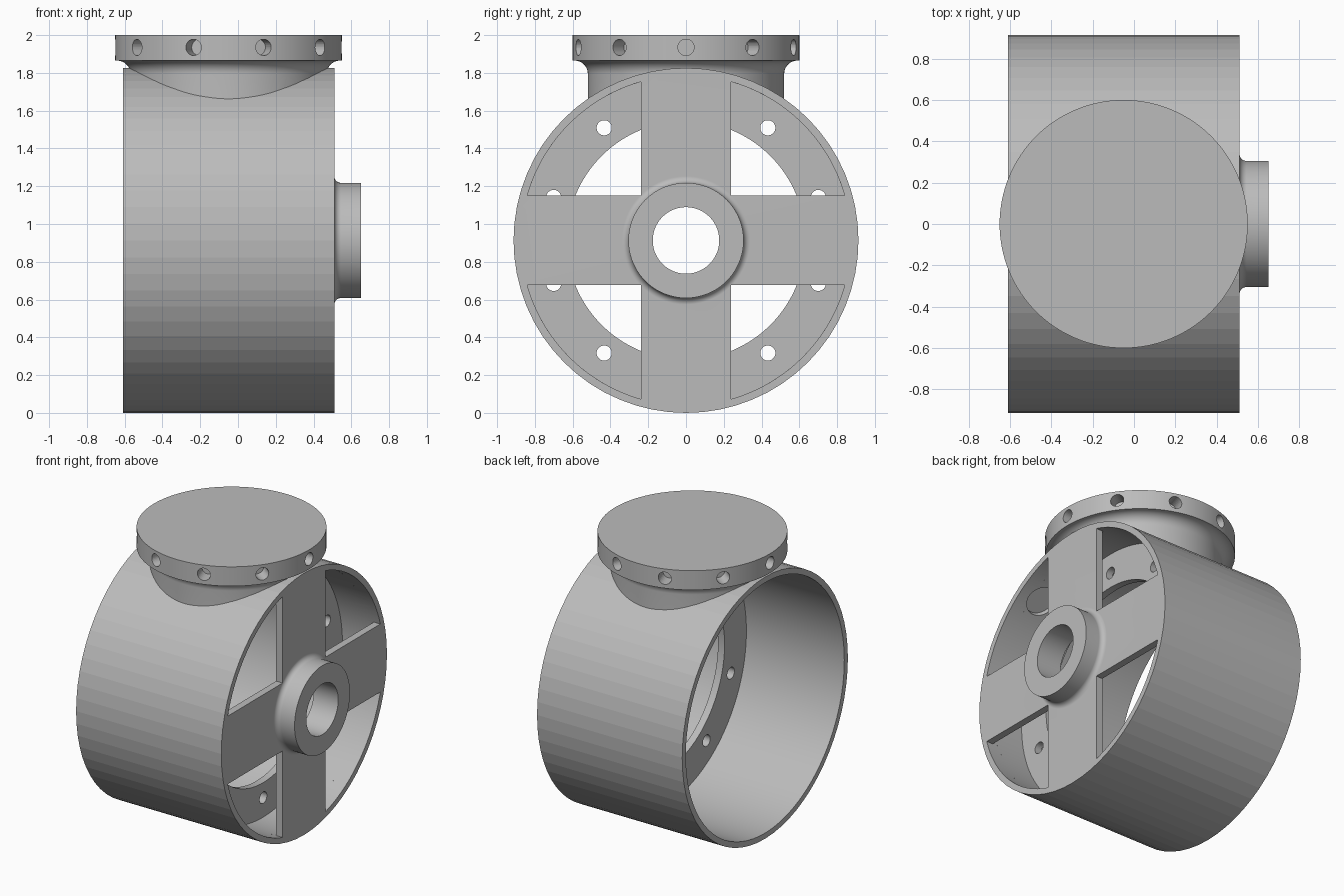
import bpy, math
from mathutils import Matrix, Vector

default = bpy.data.objects.get("Cube")
if default:
    bpy.data.objects.remove(default)

# One cast-metal grey
grey = bpy.data.materials.new("metal grey")
grey.use_nodes = True
colour = (0.5, 0.5, 0.5, 1)
grey.diffuse_color = colour
grey.node_tree.nodes["Principled BSDF"].inputs["Base Color"].default_value = colour

AXIS_Z = 0.913           # height of the housing axis
R_OUT, R_IN = 0.913, 0.873
X_BACK, X_FACE = -0.61, 0.51
X_POCKET = 0.46          # inner side of the spoke plate
RING_A, RING_B = 0.145, 0.195
SPOKE = 0.237            # half width of a spoke
PORT_X = -0.05
FINE = 128


def add_mesh(name, verts, faces):
    mesh = bpy.data.meshes.new(name)
    mesh.from_pydata(verts, [], faces)
    obj = bpy.data.objects.new(name, mesh)
    bpy.context.collection.objects.link(obj)
    mesh.materials.append(grey)
    return obj


def lathe(name, profile, direction, origin, segs=FINE):
    """Closed solid turned from (radius, height) pairs, bottom to top."""
    turn = Vector((0, 0, 1)).rotation_difference(Vector(direction)).to_matrix().to_4x4()
    place = Matrix.Translation(origin) @ turn
    verts = [place @ Vector((r * math.cos(a), r * math.sin(a), h))
             for r, h in profile
             for a in [2 * math.pi * i / segs for i in range(segs)]]
    faces = [tuple(reversed(range(segs)))]
    for k in range(len(profile) - 1):
        for i in range(segs):
            j = (i + 1) % segs
            faces.append((k * segs + i, k * segs + j,
                          (k + 1) * segs + j, (k + 1) * segs + i))
    last = (len(profile) - 1) * segs
    faces.append(tuple(range(last, last + segs)))
    return add_mesh(name, verts, faces)


def rod_x(name, r, x0, x1, y=0, z=0, segs=FINE):
    return lathe(name, [(r, x0), (r, x1)], (1, 0, 0), (0, y, AXIS_Z + z), segs)


def apply_boolean(body, other, operation):
    mod = body.modifiers.new(operation.lower(), 'BOOLEAN')
    mod.operation, mod.object, mod.solver = operation, other, 'EXACT'
    bpy.context.view_layer.objects.active = body
    bpy.ops.object.modifier_apply(modifier=mod.name)
    bpy.data.objects.remove(other)


def window(quarter):
    """Prism between two neighbouring spokes, cut through the face plate."""
    start = math.asin(SPOKE / R_IN)
    sweep = math.pi / 2 - 2 * start
    n = 24
    flat = [(SPOKE, SPOKE)]
    flat += [(R_IN * math.cos(start + sweep * i / n),
              R_IN * math.sin(start + sweep * i / n)) for i in range(n + 1)]
    spin = Matrix.Rotation(quarter * math.pi / 2, 2)
    flat = [spin @ Vector(p) for p in flat]
    m = len(flat)
    verts = [(x, p.x, AXIS_Z + p.y) for x in (X_POCKET - 0.05, X_FACE + 0.1) for p in flat]
    faces = [tuple(reversed(range(m))), tuple(range(m, 2 * m))]
    faces += [(i, (i + 1) % m, m + (i + 1) % m, m + i) for i in range(m)]
    return add_mesh("window_cutter", verts, faces)


def fillet(r_wall, size, h_tip, sign, n=24):
    """Concave quarter curve from a wall out to a flat; sign gives its side."""
    return [(r_wall + size - size * math.cos(t), h_tip + sign * size * math.sin(t))
            for t in [math.pi / 2 * i / n for i in range(n + 1)]]


# Housing drum
housing = rod_x("housing", R_OUT, X_BACK, X_FACE, segs=64)

# Top port: neck, flared fillet and round cap
neck = [(0.52, 1.3)] + fillet(0.52, 0.07, 1.795, 1)
port = lathe("top_port", neck + [(0.6, 1.865), (0.6, 2.0)], (0, 0, 1), (PORT_X, 0, 0))
apply_boolean(housing, port, 'UNION')

# Bearing hub with a fillet at its root
root = [(r, h) for r, h in reversed(fillet(0.305, 0.035, X_FACE + 0.035, -1))]
hub = rod_x("hub", 0.305, 0, 1)
bpy.data.objects.remove(hub)
hub = lathe("hub", [(0.34, X_FACE - 0.02)] + root + [(0.305, 0.65)],
            (1, 0, 0), (0, 0, AXIS_Z))
apply_boolean(housing, hub, 'UNION')

# Bores: open back, pocket behind the spokes, ring opening and shaft hole
cutters = [
    rod_x("back_bore", R_IN, X_BACK - 0.2, RING_A),
    rod_x("front_pocket", R_IN, RING_B, X_POCKET),
    rod_x("ring_opening", 0.632, RING_A - 0.05, RING_B + 0.05),
    rod_x("shaft_hole", 0.176, X_POCKET - 0.1, 0.8),
]

# Four windows leave a cross of spokes
cutters += [window(q) for q in range(4)]

# Bolt holes through the inner ring and round the edge of the cap
for k in range(10):
    a = math.radians(18 + 36 * k)
    cutters.append(rod_x("ring_bolt_hole", 0.04, RING_A - 0.04, RING_B + 0.04,
                         0.737 * math.cos(a), 0.737 * math.sin(a), 32))
    b = math.radians(36 * k)
    cutters.append(lathe("cap_bolt_hole", [(0.043, 0.5), (0.043, 0.7)],
                         (math.cos(b), math.sin(b), 0), (PORT_X, 0, 1.935), 32))

# Blind radial recess inside the drum wall
a = math.radians(126)
cutters.append(lathe("wall_recess", [(0.1, 0.8), (0.1, 0.903)],
                     (0, math.cos(a), math.sin(a)), (0.335, 0, AXIS_Z), 48))

for cutter in cutters:
    apply_boolean(housing, cutter, 'DIFFERENCE')

# Fine curves smooth, the drum's wide facets stay flat
bpy.ops.object.select_all(action='DESELECT')
housing.select_set(True)
bpy.context.view_layer.objects.active = housing
bpy.ops.object.shade_smooth_by_angle(angle=math.radians(4.5))
